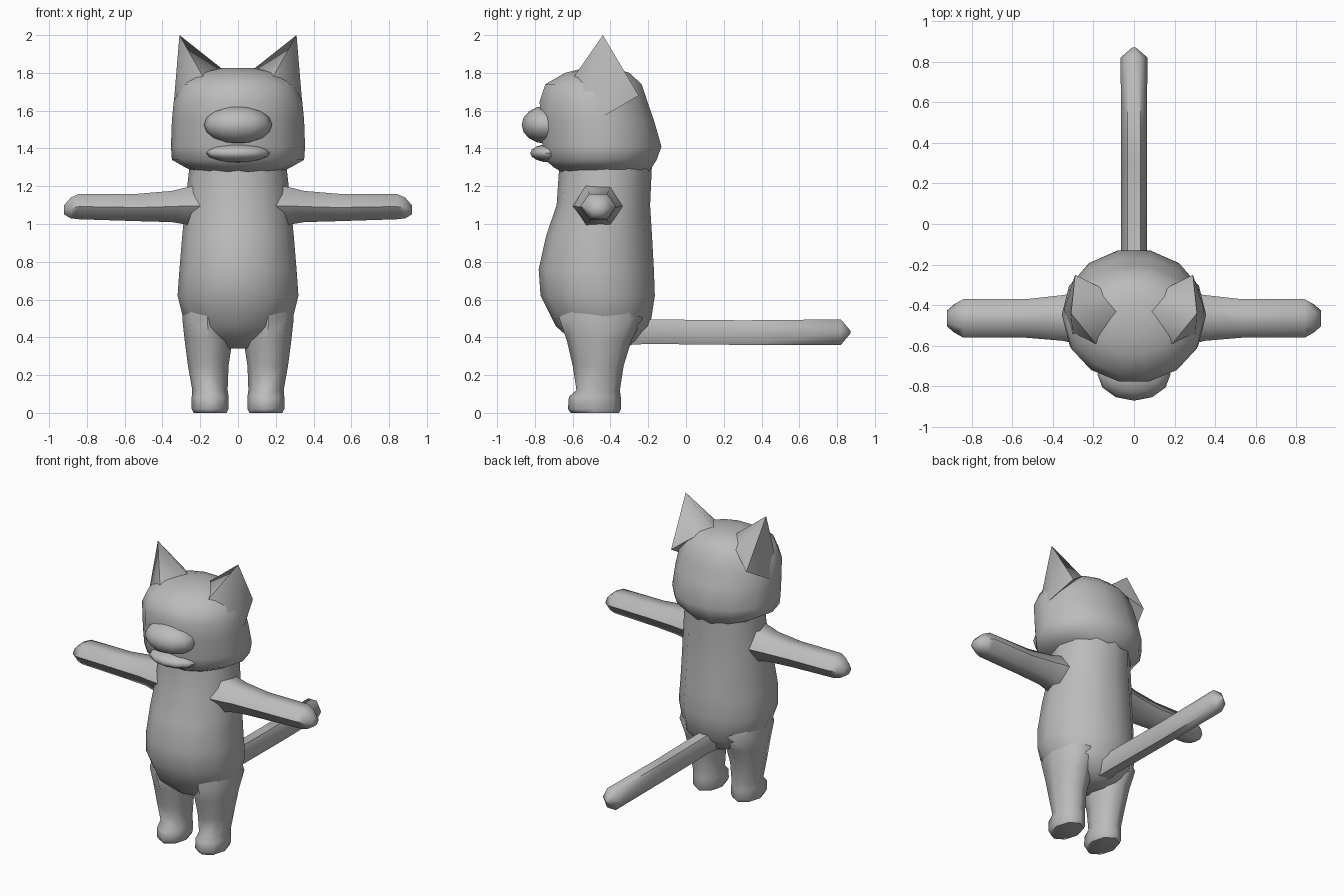
import bpy, bmesh, math
from mathutils import Vector

cube = bpy.data.objects.get("Cube")
if cube:
    bpy.data.objects.remove(cube, do_unlink=True)

grey = bpy.data.materials.new("plain grey")
grey.use_nodes = True
grey.diffuse_color = (0.5, 0.5, 0.5, 1)
grey.node_tree.nodes["Principled BSDF"].inputs["Base Color"].default_value = (0.5, 0.5, 0.5, 1)


def finish(name, bm, angle=60):
    bmesh.ops.recalc_face_normals(bm, faces=bm.faces)
    mesh = bpy.data.meshes.new(name)
    bm.to_mesh(mesh)
    bm.free()
    mesh.materials.append(grey)
    mesh.shade_smooth()
    mesh.set_sharp_from_angle(angle=math.radians(angle))
    obj = bpy.data.objects.new(name, mesh)
    bpy.context.collection.objects.link(obj)
    return obj


def loft(name, axis, sides, rings, side=1, angle=60):
    """Rings are (position, a_min, a_max, b_min, b_max) across the given axis."""
    bm = bmesh.new()
    turns = [math.tau * i / sides for i in range(sides)]
    top = max(math.sin(t) for t in turns)
    loops = []
    for p, a0, a1, b0, b1 in rings:
        loop = []
        for t in turns:
            a = (a0 + a1) / 2 + (a1 - a0) / 2 * math.cos(t)
            b = (b0 + b1) / 2 + (b1 - b0) / 2 * math.sin(t) / top
            x, y, z = {"X": (p, a, b), "Y": (a, p, b), "Z": (a, b, p)}[axis]
            loop.append(bm.verts.new((x * side, y, z)))
        loops.append(loop)
    for low, high in zip(loops, loops[1:]):
        for i in range(sides):
            j = (i + 1) % sides
            bm.faces.new((low[i], low[j], high[j], high[i]))
    bm.faces.new(loops[0])
    bm.faces.new(loops[-1])
    return finish(name, bm, angle)


def upright(rows):
    """Symmetric rings from (z, half_width, front, back)."""
    return [(z, -w, w, f, b) for z, w, f, b in rows]


def blob(name, centre, radii):
    bm = bmesh.new()
    bmesh.ops.create_uvsphere(bm, u_segments=12, v_segments=8, radius=1)
    for v in bm.verts:
        v.co = Vector(centre) + Vector(c * r for c, r in zip(v.co, radii))
    return finish(name, bm)


# Pear-shaped torso
loft("body", "Z", 12, upright([
    (0.34, 0.07, -0.52, -0.32), (0.38, 0.18, -0.6, -0.26), (0.46, 0.28, -0.69, -0.19),
    (0.62, 0.32, -0.77, -0.165), (0.76, 0.31, -0.78, -0.17), (0.94, 0.295, -0.74, -0.18),
    (1.1, 0.28, -0.685, -0.19), (1.32, 0.255, -0.67, -0.18)]))

# Head with wide cheeks
loft("head", "Z", 14, upright([
    (1.27, 0.22, -0.65, -0.2), (1.3, 0.28, -0.7, -0.18), (1.34, 0.35, -0.745, -0.155),
    (1.41, 0.355, -0.76, -0.13), (1.55, 0.35, -0.77, -0.17), (1.65, 0.34, -0.775, -0.205),
    (1.74, 0.3, -0.745, -0.235), (1.8, 0.21, -0.64, -0.3), (1.825, 0.09, -0.54, -0.38)]))

# Muzzle above the mouth slit, chin below it
blob("muzzle", (0, -0.74, 1.525), (0.18, 0.13, 0.1))
blob("chin", (0, -0.71, 1.375), (0.17, 0.115, 0.05))

for label, side in (("left", 1), ("right", -1)):
    # Pointed ear
    bm = bmesh.new()
    base = [(0.07, -0.43, 1.81), (0.18, -0.6, 1.77), (0.3, -0.58, 1.6), (0.345, -0.42, 1.58),
            (0.29, -0.25, 1.68), (0.17, -0.31, 1.77)]
    ring = [bm.verts.new((x * side, y, z)) for x, y, z in base]
    tip = bm.verts.new((0.31 * side, -0.44, 2.0))
    for i, v in enumerate(ring):
        bm.faces.new((v, ring[(i + 1) % len(ring)], tip))
    bm.faces.new(ring)
    finish(label + "_ear", bm, 70)

    # Straight arm with a flared shoulder and rounded end
    loft(label + "_arm", "X", 6, [
        (0.2, -0.6, -0.33, 0.98, 1.21), (0.29, -0.59, -0.34, 1.0, 1.19),
        (0.35, -0.575, -0.35, 1.01, 1.175), (0.53, -0.56, -0.37, 1.015, 1.16),
        (0.84, -0.56, -0.37, 1.025, 1.16), (0.885, -0.535, -0.395, 1.03, 1.14),
        (0.92, -0.505, -0.425, 1.05, 1.1)], side)

    # Leg and foot
    loft(label + "_leg", "Z", 8, [
        (0, 0.06, 0.235, -0.61, -0.355), (0.02, 0.05, 0.245, -0.625, -0.345),
        (0.085, 0.05, 0.245, -0.62, -0.345), (0.12, 0.055, 0.242, -0.58, -0.35),
        (0.25, 0.05, 0.265, -0.6, -0.33), (0.38, 0.03, 0.282, -0.63, -0.29),
        (0.5, 0.03, 0.295, -0.67, -0.23), (0.62, 0.05, 0.28, -0.62, -0.3)], side)

# Long straight tail
loft("tail", "Y", 6, [
    (-0.32, -0.08, 0.08, 0.36, 0.54), (-0.2, -0.065, 0.065, 0.365, 0.495),
    (0.3, -0.063, 0.063, 0.36, 0.49), (0.82, -0.066, 0.066, 0.36, 0.495),
    (0.87, -0.008, 0.008, 0.42, 0.436)])
